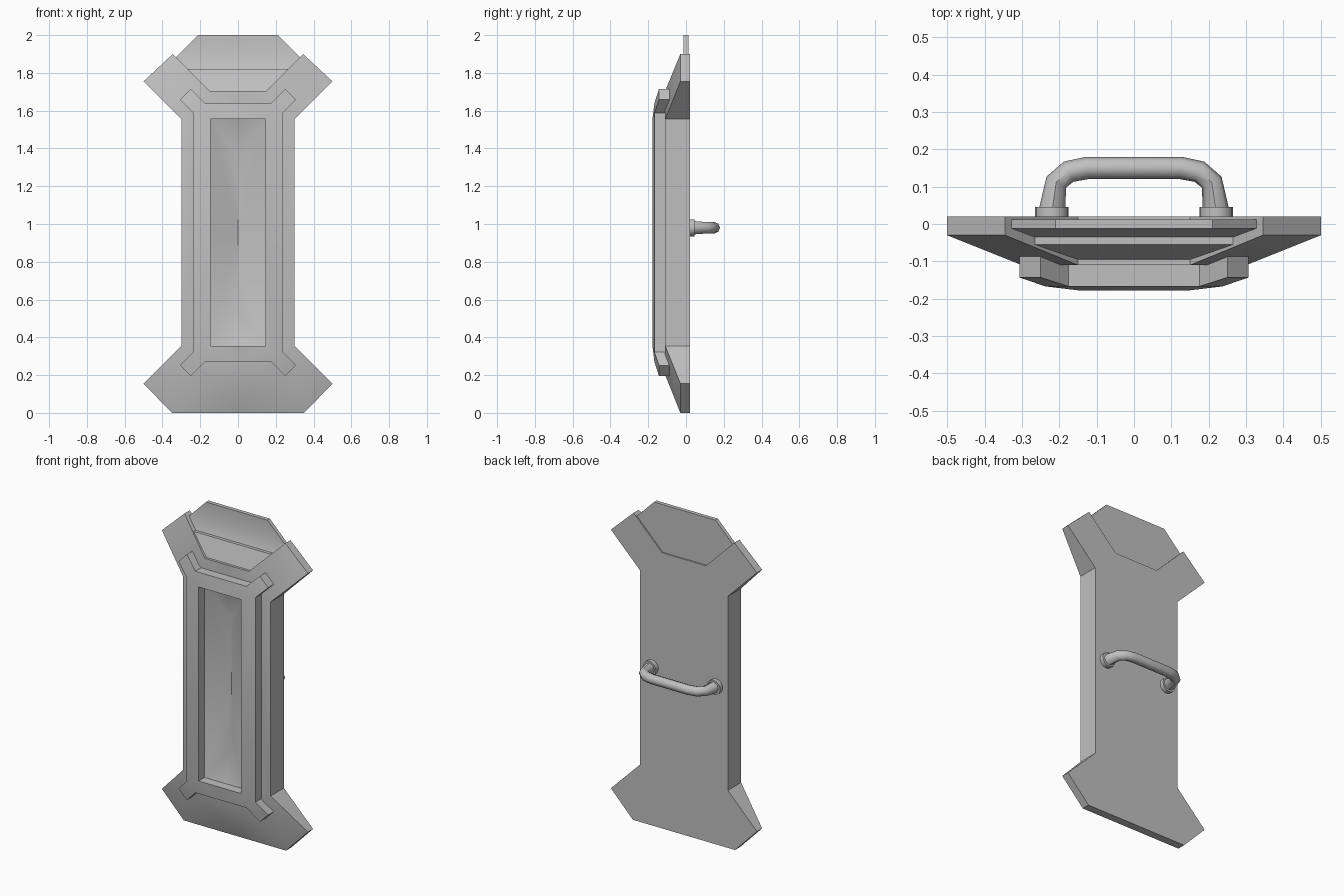
import bpy
import bmesh
from mathutils import Matrix

if "Cube" in bpy.data.objects:
    bpy.data.objects.remove(bpy.data.objects["Cube"])

steel = bpy.data.materials.new("plain_grey")
steel.use_nodes = True
GREY = (0.53, 0.53, 0.53, 1)
steel.diffuse_color = GREY
steel.node_tree.nodes["Principled BSDF"].inputs["Base Color"].default_value = GREY


def finish(obj, degrees=0.52):
    obj.data.materials.append(steel)
    bpy.ops.object.select_all(action="DESELECT")
    obj.select_set(True)
    bpy.context.view_layer.objects.active = obj
    bpy.ops.object.shade_smooth_by_angle(angle=degrees)


def mirrored_part(name, points, faces, axes="X", z=0):
    """Build one side from named points, then mirror it on each axis."""
    bm = bmesh.new()
    verts = {k: bm.verts.new(p) for k, p in points.items()}
    for face in faces:
        bm.faces.new([verts[k] for k in face.split()])
    for axis in axes:
        bmesh.ops.mirror(bm, geom=bm.verts[:] + bm.edges[:] + bm.faces[:],
                         matrix=Matrix(), axis=axis, merge_dist=0.0005)
    bmesh.ops.recalc_face_normals(bm, faces=bm.faces[:])
    mesh = bpy.data.meshes.new(name)
    bm.to_mesh(mesh)
    bm.free()
    obj = bpy.data.objects.new(name, mesh)
    obj.location.z = z
    bpy.context.collection.objects.link(obj)
    finish(obj)


def add_back(points, keys, y):
    """Copy the outline to the back plane; return its side walls and back face."""
    names = keys.split()
    for k in names:
        x, _, z = points[k]
        points[k + "b"] = (x, y, z)
    walls = [f"{a} {b} {b}b {a}b" for a, b in zip(names, names[1:])]
    return walls + [" ".join(k + "b" for k in names)]


# Shield body: flat front, sloping flared ends, notch at the top
rim, front = -0.03, -0.11
body = {
    "foot0": (0, rim, 0), "foot": (0.35, rim, 0), "lowtip": (0.5, rim, 0.155),
    "loweredge": (0.3, front, 0.355), "upperedge": (0.3, front, 1.555),
    "hightip": (0.5, rim, 1.755), "horn": (0.345, rim, 1.9),
    "notch": (0.15, front, 1.705), "notch0": (0, front, 1.705),
    "shin": (0.15, front, 0.2), "shin0": (0, front, 0.2),
    "lowhole": (0.145, front, 0.355), "lowhole0": (0, front, 0.355),
    "highhole": (0.145, front, 1.555), "highhole0": (0, front, 1.555),
}
body_faces = [
    "foot0 foot shin shin0", "foot lowtip loweredge shin",
    "upperedge hightip horn notch",
    "shin0 shin lowhole lowhole0", "shin loweredge lowhole",
    "loweredge upperedge highhole lowhole", "upperedge notch highhole",
    "notch notch0 highhole0 highhole",
]
body_faces += add_back(body, "foot0 foot lowtip loweredge upperedge hightip "
                             "horn notch notch0", 0.02)
mirrored_part("shield_body", body, body_faces)

# Viewing plate filling the notch, with a stepped lower slope
plate = {
    "top0": (0, -0.012, 2), "top": (0.21, -0.012, 2),
    "side": (0.328, -0.012, 1.882), "side0": (0, -0.012, 1.882),
    "step": (0.266, -0.035, 1.82), "step0": (0, -0.035, 1.82),
    "ledge": (0.266, -0.055, 1.82), "ledge0": (0, -0.055, 1.82),
    "base": (0.151, -0.095, 1.705), "base0": (0, -0.095, 1.705),
}
plate_faces = ["top0 top side side0", "side0 side step step0",
               "step0 step ledge ledge0", "ledge0 ledge base base0"]
plate_faces += add_back(plate, "top0 top side step ledge base base0", 0.012)
plate_faces.remove("step ledge ledgeb stepb")
plate_faces = [f.replace("ledgeb", "stepb") for f in plate_faces]
plate_faces = [f.replace("stepb stepb", "stepb") for f in plate_faces]
mirrored_part("viewing_plate", plate, plate_faces)

# Raised frame with corner lugs and a sunken V-shaped panel
frame = {
    "top0": (0, -0.167, 0.685), "top": (0.175, -0.167, 0.685),
    "lugtop": (0.25, -0.143, 0.76), "lugside": (0.307, -0.143, 0.703),
    "side": (0.237, -0.167, 0.633), "side0": (0.237, -0.167, 0),
    "lip0": (0, -0.178, 0.6), "lip": (0.145, -0.178, 0.6),
    "lipside": (0.145, -0.178, 0),
    "floor0": (0, -0.12, 0.6), "floor": (0.145, -0.12, 0.6),
    "floorside": (0.145, -0.12, 0),
    "valley": (0, -0.065, 0.405), "valley0": (0, -0.065, 0),
}
frame_faces = [
    "top0 top lip lip0", "top side lip", "side side0 lipside lip",
    "top lugtop lugside side",
    "lip0 lip floor floor0", "lip lipside floorside floor",
    "floor0 floor valley", "floor floorside valley0 valley",
]
frame_faces += add_back(frame, "top0 top lugtop lugside side side0", -0.085)[:-1]
mirrored_part("raised_frame", frame, frame_faces, axes="XZ", z=0.955)

# Carrying handle on the back
half = [(0.22, 0.03, 1.2), (0.208, 0.112, 1), (0.175, 0.14, 1), (0.125, 0.15, 1)]
path = [(-x, y, r) for x, y, r in half] + half[::-1]
curve = bpy.data.curves.new("handle", "CURVE")
curve.dimensions = "3D"
curve.bevel_depth = 0.03
curve.bevel_resolution = 2
curve.use_fill_caps = True
spline = curve.splines.new("POLY")
spline.points.add(len(path) - 1)
for point, (x, y, r) in zip(spline.points, path):
    point.co = (x, y, 0.98, 1)
    point.radius = r
handle = bpy.data.objects.new("handle", curve)
bpy.context.collection.objects.link(handle)
bpy.ops.object.select_all(action="DESELECT")
handle.select_set(True)
bpy.context.view_layer.objects.active = handle
bpy.ops.object.convert(target="MESH")
finish(bpy.context.object, 0.8)

# Round mounts at the handle ends
for side, x in (("right", -0.22), ("left", 0.22)):
    bpy.ops.mesh.primitive_cylinder_add(vertices=16, radius=0.045, depth=0.035,
                                        location=(x, 0.0275, 0.98),
                                        rotation=(1.5708, 0, 0))
    mount = bpy.context.object
    mount.name = f"handle_mount_{side}"
    finish(mount)
